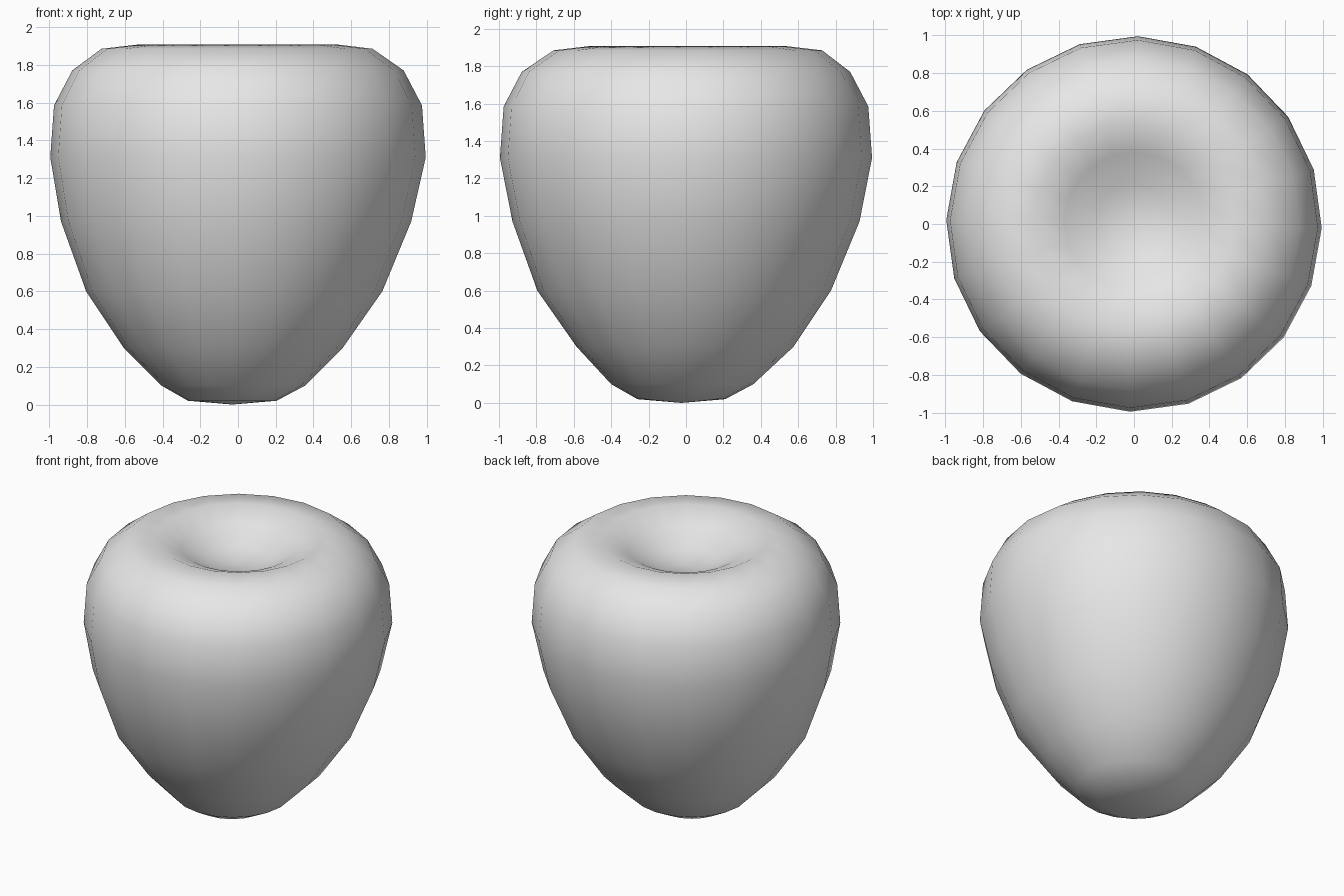
import bpy, bmesh, math

cube = bpy.data.objects.get("Cube")
if cube:
    bpy.data.objects.remove(cube, do_unlink=True)

SIDES = 20
TURN = math.radians(-1.2)

# Profile rings from the bottom to the dimple: radius, height, centre x, centre y
RINGS = [
    (0.235, 0.02, -0.03, -0.025),
    (0.38, 0.10, -0.025, -0.02),
    (0.58, 0.30, -0.025, -0.005),
    (0.785, 0.60, -0.02, -0.01),
    (0.928, 0.97, -0.01, 0.0),
    (0.995, 1.31, 0.0, 0.0),
    (0.975, 1.585, 0.0, 0.0),
    (0.878, 1.77, 0.0, 0.0),
    (0.718, 1.885, -0.005, 0.01),
    (0.53, 1.907, 0.0, 0.01),
    (0.37, 1.84, 0.0, 0.01),
    (0.20, 1.75, 0.0, 0.01),
]


def make_material(name, colour):
    mat = bpy.data.materials.new(name)
    mat.use_nodes = True
    mat.diffuse_color = colour
    mat.node_tree.nodes["Principled BSDF"].inputs["Base Color"].default_value = colour
    return mat


def add_ring(bm, radius, z, cx, cy):
    angles = [TURN + math.tau * i / SIDES for i in range(SIDES)]
    return [bm.verts.new((cx + radius * math.cos(a), cy + radius * math.sin(a), z))
            for a in angles]


# Fruit body: stacked rings, closed by a point below and a point in the dimple
bm = bmesh.new()
rings = [add_ring(bm, *ring) for ring in RINGS]
bottom = bm.verts.new((-0.03, -0.025, 0.0))
dimple = bm.verts.new((0.0, 0.01, 1.72))
for i in range(SIDES):
    j = (i + 1) % SIDES
    for low, high in zip(rings, rings[1:]):
        bm.faces.new((low[i], low[j], high[j], high[i]))
    bm.faces.new((bottom, rings[0][j], rings[0][i]))
    bm.faces.new((rings[-1][i], rings[-1][j], dimple))
bmesh.ops.recalc_face_normals(bm, faces=bm.faces)
for face in bm.faces:
    face.smooth = True

mesh = bpy.data.meshes.new("fruit_body")
bm.to_mesh(mesh)
bm.free()
mesh.materials.append(make_material("light grey", (0.8, 0.8, 0.8, 1.0)))
body = bpy.data.objects.new("fruit_body", mesh)
bpy.context.collection.objects.link(body)
